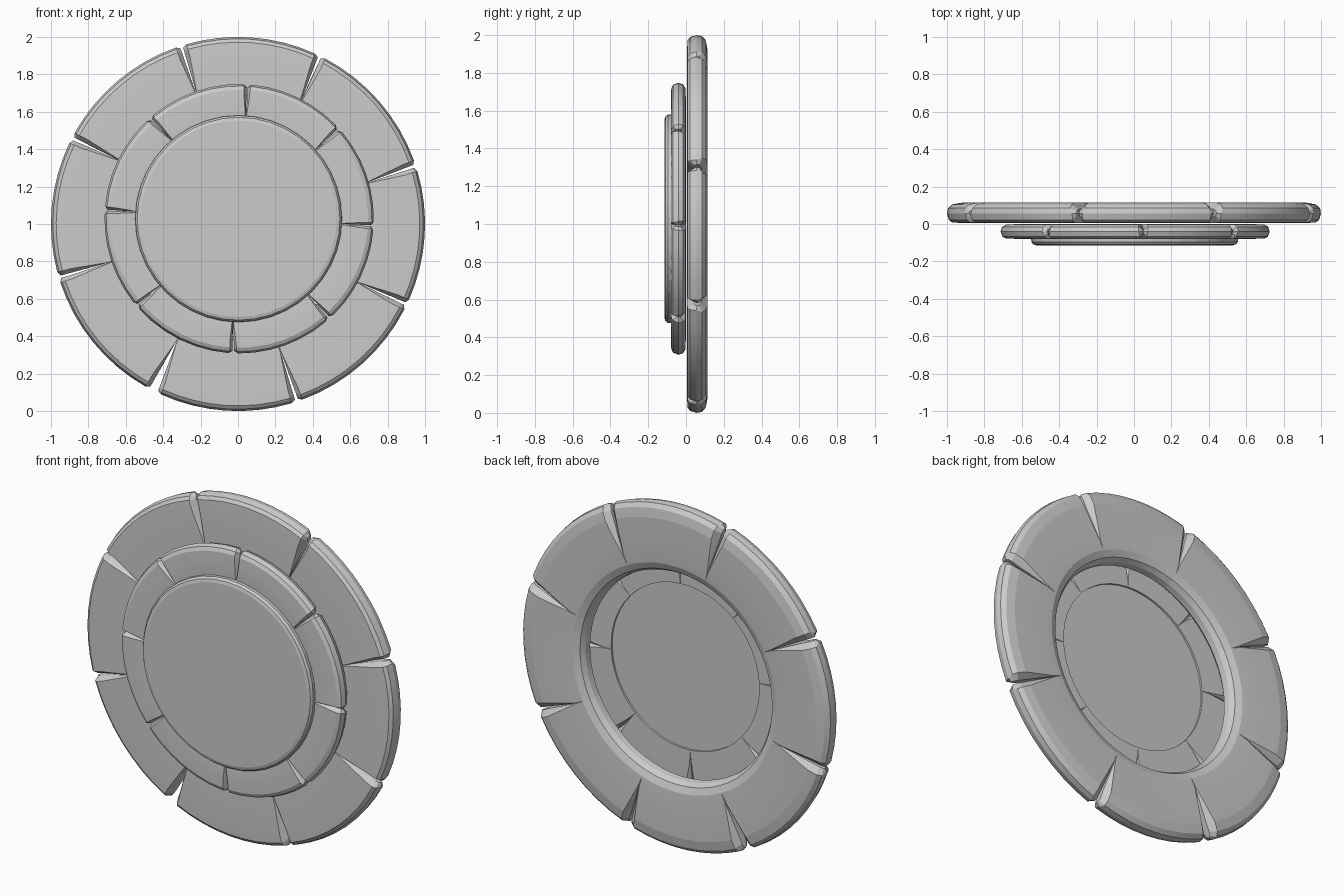
import bpy, bmesh, math
from math import sin, cos, atan2, pi

if "Cube" in bpy.data.objects:
    bpy.data.objects.remove(bpy.data.objects["Cube"])


def finish(bm, name):
    bmesh.ops.remove_doubles(bm, verts=bm.verts, dist=0.0004)
    bmesh.ops.dissolve_degenerate(bm, edges=bm.edges, dist=0.0004)
    bmesh.ops.recalc_face_normals(bm, faces=bm.faces)
    me = bpy.data.meshes.new(name)
    bm.to_mesh(me)
    bm.free()
    ob = bpy.data.objects.new(name, me)
    bpy.context.collection.objects.link(ob)
    bpy.context.view_layer.objects.active = ob
    ob.select_set(True)
    bpy.ops.object.shade_smooth_by_angle(angle=math.radians(8))
    ob.select_set(False)
    return ob


def cracked_ring(name, cx, cz, profile, cracks, r_in, steps, chamfer_f, chamfer_b):
    """Loft a profile between neighbouring cracks, pinching every stone at its ends."""
    R = max(p[0] for p in profile)
    ys = [p[1] for p in profile]
    ymid = (min(ys) + max(ys)) / 2
    data = []
    for xo, zo, xi, zi, gap in cracks:
        ao = atan2(zo - cz, xo - cx)
        ai = atan2(zi - cz, xi - cx)
        ai = ao + (ai - ao + pi) % (2 * pi) - pi
        data.append((ao, ai, gap))
    data.sort()

    def taper(r):
        return min(1.0, max(0.0, (r - r_in) / (R * 0.93 - r_in)))

    def edge(c, r, side):
        t = min(1.0, max(0.0, (r - r_in) / (R - r_in)))
        return c[1] + (c[0] - c[1]) * t + side * c[2] * t / r

    bm = bmesh.new()
    n = len(data)
    for i in range(n):
        a = data[i]
        b = data[(i + 1) % n]
        turn = 2 * pi if i == n - 1 else 0
        sections = []
        for k in range(-1, steps + 2):
            ring = []
            for r, y in profile:
                t = taper(r)
                width = (chamfer_f if y < ymid else chamfer_b) * t / r
                e0, e1 = edge(a, r, 1), edge(b, r, -1) + turn
                rr, yy = r, y
                if k in (-1, steps + 1):
                    th = e0 if k == -1 else e1
                    yy = ymid + (y - ymid) * (1 - 0.6 * t)
                    rr = r - 0.012 * t
                else:
                    f = k / steps
                    th = (e0 + width) * (1 - f) + (e1 - width) * f
                ring.append(bm.verts.new((cx + rr * cos(th), yy, cz + rr * sin(th))))
            sections.append(ring)
        m = len(profile)
        for s0, s1 in zip(sections, sections[1:]):
            for j in range(m):
                bm.faces.new((s0[j], s0[(j + 1) % m], s1[(j + 1) % m], s1[j]))
        bm.faces.new(sections[0])
        bm.faces.new(sections[-1])
    return finish(bm, name)


# Large back ring of eight stones
outer_profile = [(0.60, 0.03), (0.62, 0.008), (0.72, 0.006), (0.84, 0.006), (0.93, 0.006),
                 (0.972, 0.008), (0.99, 0.022), (1.0, 0.055), (0.995, 0.085), (0.972, 0.105),
                 (0.92, 0.114), (0.84, 0.114), (0.72, 0.112), (0.66, 0.108), (0.622, 0.092),
                 (0.605, 0.065)]
outer_cracks = [(-0.30, 1.94, -0.23, 1.72, 0.007), (0.43, 1.88, 0.345, 1.67, 0.008),
                (0.93, 1.305, 0.72, 1.23, 0.008), (0.88, 0.58, 0.645, 0.685, 0.008),
                (0.31, 0.07, 0.23, 0.31, 0.008), (-0.445, 0.125, -0.33, 0.37, 0.024),
                (-0.94, 0.72, -0.70, 0.79, 0.007), (-0.87, 1.45, -0.65, 1.35, 0.008)]
cracked_ring("outer_ring", 0.0, 1.0, outer_profile, outer_cracks, 0.70, 8, 0.022, 0.034)

# Middle ring of eight smaller stones
mid_profile = [(0.48, -0.07), (0.55, -0.079), (0.64, -0.079), (0.69, -0.078), (0.71, -0.068),
               (0.72, -0.04), (0.712, -0.015), (0.69, -0.003), (0.64, -0.001), (0.55, -0.001),
               (0.48, -0.001)]
mid_cracks = [(0.05, 1.745, 0.042, 1.57, 0.003), (0.54, 1.51, 0.42, 1.40, 0.004),
              (0.72, 0.99, 0.555, 1.0, 0.003), (0.485, 0.50, 0.375, 0.62, 0.005),
              (-0.025, 0.31, -0.03, 0.48, 0.005), (-0.54, 0.565, -0.42, 0.665, 0.004),
              (-0.71, 1.075, -0.55, 1.065, 0.003), (-0.475, 1.57, -0.36, 1.46, 0.004)]
cracked_ring("middle_ring", 0.006, 1.028, mid_profile, mid_cracks, 0.52, 6, 0.014, 0.022)

# Round centre plate, plugging the middle ring from the front
plate_profile = [(0.525, -0.114), (0.542, -0.109), (0.552, -0.096), (0.553, -0.075),
                 (0.49, -0.07), (0.49, -0.012)]
bm = bmesh.new()
N = 40
rings = [[bm.verts.new((0.003 + r * cos(2 * pi * k / N), y, 1.028 + r * sin(2 * pi * k / N)))
          for k in range(N)] for r, y in plate_profile]
for a, b in zip(rings, rings[1:]):
    for k in range(N):
        bm.faces.new((a[k], a[(k + 1) % N], b[(k + 1) % N], b[k]))
bm.faces.new(rings[0])
bm.faces.new(rings[-1])
finish(bm, "centre_plate")
